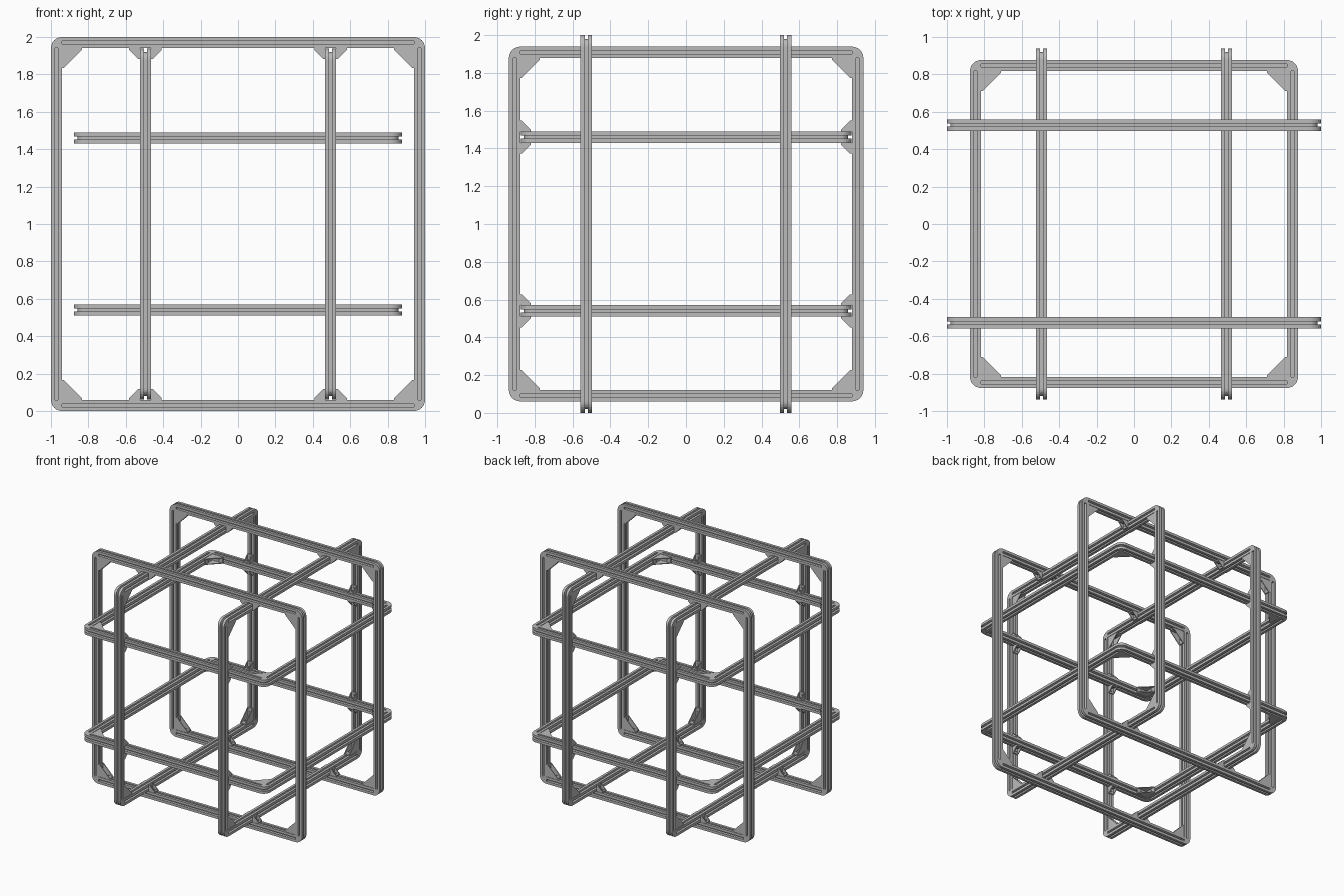
import bpy
import bmesh
import math
from mathutils import Matrix, Vector

if "Cube" in bpy.data.objects:
    bpy.data.objects.remove(bpy.data.objects["Cube"], do_unlink=True)

W = 0.06                       # bar width
H = W / 2
SLOT, LIP, DEEP, POCKET = 0.008, 0.007, 0.02, 0.014

metal = bpy.data.materials.new("aluminium grey")
metal.use_nodes = True
GREY = (0.5, 0.5, 0.5, 1)
metal.diffuse_color = GREY
metal.node_tree.nodes["Principled BSDF"].inputs["Base Color"].default_value = GREY


def make_mesh(name, bm):
    bmesh.ops.recalc_face_normals(bm, faces=bm.faces)
    mesh = bpy.data.meshes.new(name)
    bm.to_mesh(mesh)
    bm.free()
    mesh.materials.append(metal)
    return mesh


def place(name, mesh, matrix):
    obj = bpy.data.objects.new(name, mesh)
    bpy.context.collection.objects.link(obj)
    obj.matrix_world = matrix


def prism(bm, points, offset, matrix=Matrix()):
    """Closed prism from 3D outline points, pushed along offset."""
    a = [bm.verts.new(matrix @ Vector(p)) for p in points]
    b = [bm.verts.new(matrix @ (Vector(p) + Vector(offset))) for p in points]
    bm.faces.new(a[::-1])
    bm.faces.new(b)
    for i in range(len(a)):
        j = (i + 1) % len(a)
        bm.faces.new((a[i], a[j], b[j], b[i]))


def slot_side():
    """One side of the bar section: slot cut into the +x face."""
    half = [(H, SLOT), (H - LIP, SLOT), (H - LIP, POCKET), (H - DEEP, SLOT)]
    return [(H, -H)] + [(x, -y) for x, y in half] + half[::-1]


def bar_section():
    points = []
    for k in range(4):
        turn = Matrix.Rotation(k * math.pi / 2, 2)
        points += [turn @ Vector(p) for p in slot_side()]
    return points


def add_corner(bm, matrix):
    """Rounded outer corner with the outside slot carried round it."""
    section = [(0, -H)] + [(x + H, y) for x, y in slot_side()] + [(W, H), (0, H)]
    rings = []
    steps = 6
    for s in range(steps + 1):
        a = s * math.pi / 2 / steps
        rings.append([bm.verts.new(matrix @ Vector((r * math.cos(a), r * math.sin(a), z)))
                      for r, z in section])
    bm.faces.new(rings[0])
    bm.faces.new(rings[-1][::-1])
    last = len(section) - 1
    for p, q in zip(rings, rings[1:]):
        for i in range(last):
            bm.faces.new((p[i], p[i + 1], q[i + 1], q[i]))


def frame_mesh(name, half):
    """Square frame in the local XY plane: four slotted bars, four corners."""
    bm = bmesh.new()
    inner = half - W
    section = bar_section()
    for k in range(4):
        turn = Matrix.Rotation(k * math.pi / 2, 4, 'Z')
        outline = [(half - H + x, -inner, z) for x, z in section]
        prism(bm, outline, (0, 2 * inner, 0), turn)
        add_corner(bm, turn @ Matrix.Translation((inner, inner, 0)))
    bmesh.ops.remove_doubles(bm, verts=bm.verts, dist=0.000001)
    return make_mesh(name, bm)


def bracket_mesh(name, size, screw):
    """Angle bracket: two foot plates, two triangular webs, screw heads."""
    bm = bmesh.new()
    wide, plate, web = 0.052, 0.01, 0.006
    outline = [(0, 0), (size, 0), (size, plate), (plate, size), (0, size)]
    for z in (-wide / 2, wide / 2 - web):
        prism(bm, [(x, y, z) for x, y in outline], (0, 0, web))
    swap = Matrix(((0, 1, 0, 0), (1, 0, 0, 0), (0, 0, 1, 0), (0, 0, 0, 1)))
    inside = wide / 2 - web
    for m in (Matrix(), swap):
        foot = [(0, 0), (size, 0), (size, plate), (0, plate)]
        prism(bm, [(x, y, -inside) for x, y in foot], (0, 0, 2 * inside), m)
        head = [(size * 0.58 + screw * math.cos(k * math.pi / 4), plate,
                 screw * math.sin(k * math.pi / 4)) for k in range(8)]
        prism(bm, head, (0, 0.006, 0), m)
    return make_mesh(name, bm)


def basis(u, v, origin):
    """Matrix whose x and y axes are u and v."""
    u, v = Vector(u), Vector(v)
    m = Matrix((u, v, u.cross(v))).transposed().to_4x4()
    m.translation = origin
    return m


large = bracket_mesh("corner_bracket", 0.105, 0.013)
small = bracket_mesh("joint_bracket", 0.057, 0.009)
CENTRE = Matrix.Translation((0, 0, 1))
SIDES = (-1, 1)

# Frames: name, half size, distance from centre, orientation
FRAMES = [
    ("upright_wide_frame", 1.0, 0.528, Matrix.Rotation(math.pi / 2, 4, 'X')),
    ("upright_side_frame", 0.939, 0.495, Matrix.Rotation(math.pi / 2, 4, 'Y')),
    ("level_frame", 0.877, 0.46, Matrix()),
]
for name, half, shift, turn in FRAMES:
    mesh = frame_mesh(name, half)
    inner = half - W
    for s in SIDES:
        frame = CENTRE @ turn @ Matrix.Translation((0, 0, s * shift))
        place(name, mesh, frame)
        # Brackets inside the four corners
        for sx in SIDES:
            for sy in SIDES:
                local = basis((-sx, 0, 0), (0, -sy, 0), (sx * inner, sy * inner, 0))
                place(name + "_corner_bracket", large, frame @ local)

# Joint brackets where the frames cross
for sx in SIDES:
    for sy in SIDES:
        for sz in SIDES:
            for d in SIDES:
                # Wide frame to side frame, top and bottom
                at = (sx * 0.495 + d * H, sy * 0.528, sz * 0.94)
                place("side_joint_bracket", small,
                      CENTRE @ basis((d, 0, 0), (0, 0, -sz), at))
                # Side frame to level frame, front and back
                at = (sx * 0.495, sy * 0.878, sz * 0.46 + d * H)
                place("level_joint_bracket", small,
                      CENTRE @ basis((0, -sy, 0), (0, 0, d), at))
